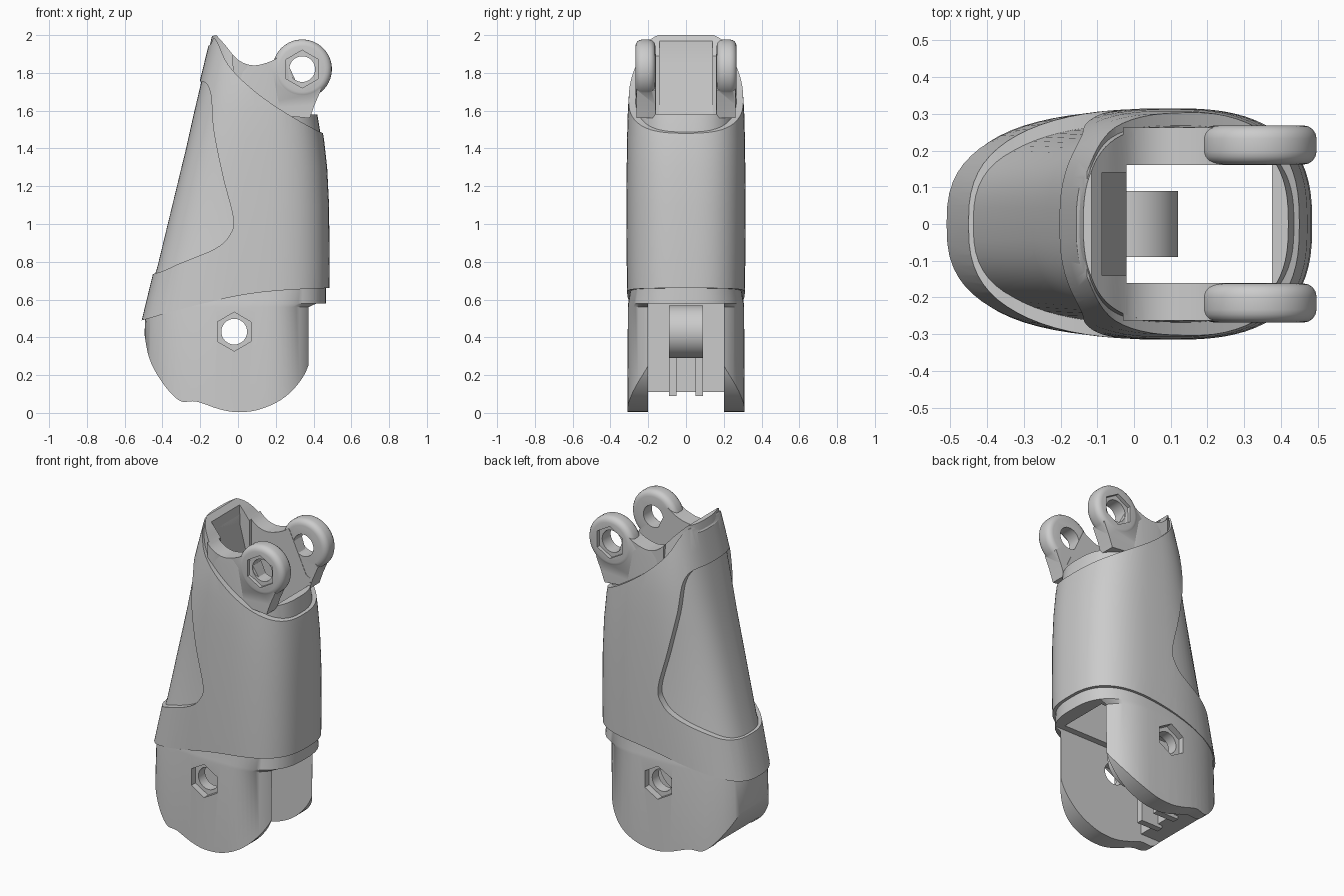
import bpy, bmesh, math
from mathutils import Matrix

cube = bpy.data.objects.get("Cube")
if cube:
    bpy.data.objects.remove(cube)

HINGE = (-0.02, 0.43)
LUG = (0.34, 1.82)


def make(name, bm):
    bmesh.ops.recalc_face_normals(bm, faces=bm.faces)
    mesh = bpy.data.meshes.new(name)
    bm.to_mesh(mesh)
    bm.free()
    obj = bpy.data.objects.new(name, mesh)
    bpy.context.collection.objects.link(obj)
    return obj


def spline(pts, steps=5):
    """Smooth open path through the points."""
    ext = [pts[0]] + pts + [pts[-1]]
    out = []
    for a, b, c, d in zip(ext, ext[1:], ext[2:], ext[3:]):
        for i in range(steps):
            t = i / steps
            out.append(tuple(0.5 * (2 * q + (r - p) * t + (2 * p - 5 * q + 4 * r - s) * t**2
                                    + (3 * q - p - 3 * r + s) * t**3)
                             for p, q, r, s in zip(a, b, c, d)))
    return out + [pts[-1]]


def prism(name, pts, y0, y1):
    """Side profile extruded along y."""
    bm = bmesh.new()
    rings = [[bm.verts.new((x, y, z)) for x, z in pts] for y in (y0, y1)]
    n = len(pts)
    for ring in rings:
        bm.faces.new(ring)
    for i in range(n):
        j = (i + 1) % n
        bm.faces.new((rings[0][i], rings[0][j], rings[1][j], rings[1][i]))
    return make(name, bm)


def box(name, x0, x1, y0, y1, z0, z1):
    return prism(name, [(x0, z0), (x1, z0), (x1, z1), (x0, z1)], y0, y1)


def disc(name, centre, r, y0, y1, sides=48):
    turn = [math.tau * (i + 0.5) / sides for i in range(sides)]
    if sides == 6:
        turn = [math.tau * i / sides + math.pi / 2 for i in range(sides)]
    return prism(name, [(centre[0] + r * math.cos(a), centre[1] + r * math.sin(a))
                        for a in turn], y0, y1)


def loft(name, sections, n=72, power=2.7, mid=0.1):
    """Rounded cross-sections (z, back x, front x, half width) joined upward."""
    bm = bmesh.new()
    rings = []
    for z, back, front, width in sections:
        ring = []
        for i in range(n):
            a = math.tau * i / n
            c, s = math.cos(a), math.sin(a)
            reach = front - mid if c > 0 else mid - back
            ring.append(bm.verts.new((mid + reach * math.copysign(abs(c) ** (2 / power), c),
                                      width * math.copysign(abs(s) ** (2 / power), s), z)))
        rings.append(ring)
    for low, high in zip(rings, rings[1:]):
        for i in range(n):
            j = (i + 1) % n
            bm.faces.new((low[i], low[j], high[j], high[i]))
    bm.faces.new(rings[0])
    bm.faces.new(rings[-1])
    return make(name, bm)


def apply(obj, mod):
    bpy.context.view_layer.objects.active = obj
    bpy.ops.object.modifier_apply(modifier=mod.name)


def combine(obj, other, operation="DIFFERENCE"):
    mod = obj.modifiers.new("cut", "BOOLEAN")
    mod.operation, mod.solver, mod.object = operation, "EXACT", other
    apply(obj, mod)


def bevel(obj, width, segments=4):
    mod = obj.modifiers.new("round", "BEVEL")
    mod.width, mod.segments, mod.limit_method = width, segments, "ANGLE"
    mod.angle_limit = math.radians(40)
    apply(obj, mod)


# Core: hinge cheeks, recessed back wedge and upper collar
core = loft("inner_core", [
    (-0.05, -0.51, 0.41, 0.31), (0.56, -0.49, 0.415, 0.308), (0.58, -0.485, 0.465, 0.306),
    (0.78, -0.425, 0.465, 0.275), (1.4, -0.275, 0.45, 0.27), (1.58, -0.235, 0.42, 0.27),
    (1.8, -0.183, 0.41, 0.265), (2.05, -0.125, 0.4, 0.25)])
under = spline([(-0.5, 0.45), (-0.47, 0.29), (-0.4, 0.16), (-0.31, 0.065), (-0.22, 0.06),
                (-0.1, 0.02), (0, 0.004), (0.12, 0.02), (0.25, 0.085), (0.35, 0.2),
                (0.4, 0.35), (0.42, 0.5)])
crest = spline([(0.24, 1.9), (0.17, 1.86), (0.08, 1.84), (0, 1.87), (-0.07, 1.95), (-0.115, 2.0)])
outline = under + [(0.5, 0.57), (0.5, 1.58), (0.36, 1.64)] + crest + [(-0.6, 1.88)]
side = prism("core_side_cutter", outline, -1, 1)
combine(core, side, "INTERSECT")

# Sleeve: wraps the core, with a window open to the back
back_x = lambda z: -0.51 + 0.243 * (z - 0.49)
sleeve = loft("outer_sleeve", [(z, back_x(z), front, width) for z, front, width in [
    (0.4, 0.48, 0.308), (0.8, 0.485, 0.314), (1.1, 0.482, 0.315), (1.3, 0.472, 0.314),
    (1.45, 0.455, 0.312), (1.6, 0.43, 0.308), (1.72, 0.415, 0.3),
    (1.85, 0.4, 0.283), (2.05, 0.37, 0.25)]])
hem = spline([(-0.7, 0.455), (-0.51, 0.49), (-0.3, 0.55), (0, 0.62), (0.25, 0.65), (0.6, 0.665)])
rim = spline([(0.6, 1.43), (0.45, 1.48), (0.25, 1.59), (0.08, 1.71), (-0.05, 1.84),
              (-0.12, 1.98), (-0.16, 1.94), (-0.3, 1.9)])
window = spline([(-0.3, 1.72), (-0.19, 1.755), (-0.145, 1.69), (-0.13, 1.5), (-0.08, 1.25),
                 (-0.025, 1.03), (-0.045, 0.94), (-0.12, 0.87), (-0.3, 0.795),
                 (-0.45, 0.735), (-0.7, 0.7)])
wrap = prism("sleeve_side_cutter", hem + rim + window, -1, 1)
combine(sleeve, wrap, "INTERSECT")

# Hollow channel, hinge slot and gap between the lugs
cutters = [side, wrap,
           box("channel_cutter", -0.02, 0.375, -0.16, 0.16, 0.5, 2.3),
           prism("mouth_cutter", [(-0.02, 1.6), (0.2, 1.6), (0.2, 2.2), (-0.09, 2.2),
                                  (-0.085, 1.85)], -0.14, 0.14),
           box("slot_cutter", -0.22, 0.7, -0.2, 0.2, -0.2, 0.58),
           box("heel_cutter", -0.7, 0.0, -0.2, 0.2, -0.2, 0.11),
           box("gap_cutter", 0.2, 0.7, -0.16, 0.16, 1.58, 2.3)]
for part in (core, sleeve):
    for cutter in cutters[2:]:
        combine(part, cutter)

# Hinge holes with hexagonal recesses
bore = disc("bore_cutter", HINGE, 0.068, -1, 1)
cutters.append(bore)
combine(core, bore)
for s in (-1, 1):
    recess = disc("recess_cutter", HINGE, 0.103, *sorted((s * 0.265, s * 0.6)), sides=6)
    combine(core, recess)
    cutters.append(recess)

# Central hinge knuckle with its guide ribs
barrel = disc("hinge_knuckle", HINGE, 0.14, -0.09, 0.09)
arm = box("knuckle_arm_piece", -0.3, -0.05, -0.09, 0.09, 0.3, 0.56)
combine(barrel, arm, "UNION")
combine(barrel, bore)
cutters.append(arm)
parts = [core, sleeve, barrel]
for s, label in ((-1, "right"), (1, "left")):
    parts.append(box("guide_rib_" + label, -0.25, -0.1, *sorted((s * 0.05, s * 0.09)), 0.09, 0.34))

# Pair of upper lugs: web rising from the collar and a rounded eye
eye_bore = disc("eye_bore_cutter", LUG, 0.068, -1, 1)
cutters.append(eye_bore)
web_shape = crest[:-8] + [(-0.02, 1.6), (0.38, 1.56), (0.405, 1.63), (0.44, 1.71), (0.34, 1.8)]
for s, label in ((-1, "right"), (1, "left")):
    span = sorted((s * 0.162, s * 0.268))
    eye = disc("lug_" + label, LUG, 0.157, *span)
    bevel(eye, 0.035)
    web = prism("web_piece", web_shape, *sorted((s * 0.162, s * 0.262)))
    combine(eye, web, "UNION")
    combine(eye, eye_bore)
    recess = disc("eye_recess_cutter", LUG, 0.1, *sorted((s * 0.245, s * 0.6)), sides=6)
    combine(eye, recess)
    cutters += [web, recess]
    parts.append(eye)

for cutter in cutters:
    bpy.data.objects.remove(cutter)

# Smooth shading with crisp edges
bpy.ops.object.select_all(action="DESELECT")
for part in parts:
    part.select_set(True)
bpy.context.view_layer.objects.active = core
bpy.ops.object.shade_smooth_by_angle(angle=math.radians(35))
